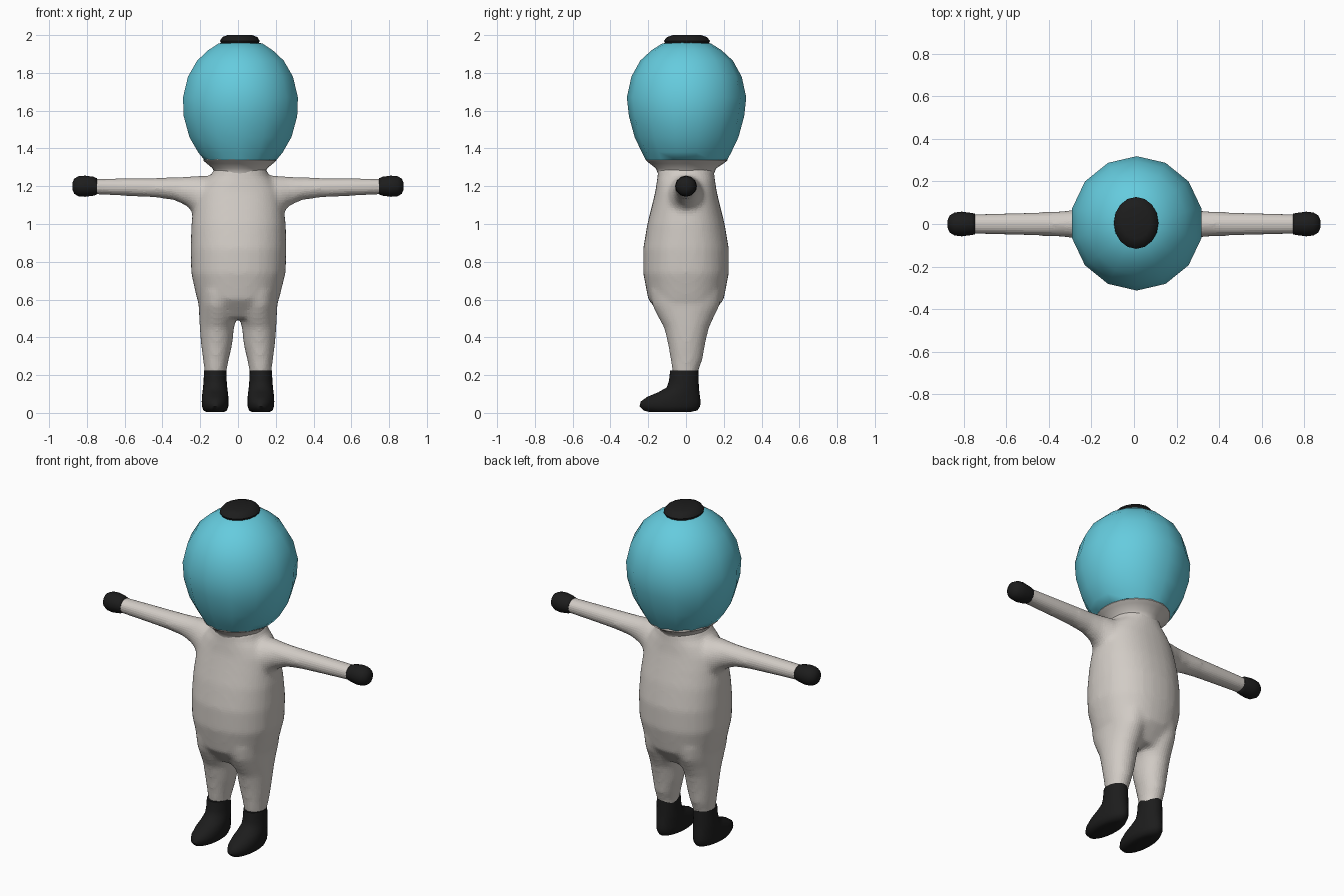
import bpy, bmesh
from math import sin, cos, tau, copysign


def material(name, rgb):
    m = bpy.data.materials.new(name)
    m.diffuse_color = (*rgb, 1)
    return m


teal = material("teal", (0.13, 0.6, 0.73))
black = material("black", (0.012, 0.012, 0.012))
cream = material("cream", (0.64, 0.6, 0.56))


def finish(ob, mat, angle=0.9):
    ob.data.materials.append(mat)
    bpy.ops.object.select_all(action='DESELECT')
    ob.select_set(True)
    bpy.context.view_layer.objects.active = ob
    bpy.ops.object.shade_smooth_by_angle(angle=angle)


def loft(bm, rings, n, axis='z', power=2.0, side=1):
    """Skin closed rings (position, centre u, centre v, radius u, radius v)."""
    loops = []
    for p, cu, cv, ru, rv in rings:
        loop = []
        for i in range(n):
            a = tau * i / n
            s, c = sin(a), cos(a)
            u = cu + ru * copysign(abs(s) ** (2 / power), s)
            v = cv + rv * copysign(abs(c) ** (2 / power), c)
            co = (u * side, v, p) if axis == 'z' else (p * side, u, v)
            loop.append(bm.verts.new(co))
        loops.append(loop)
    faces = [bm.faces.new(loops[0]), bm.faces.new(loops[-1])]
    for a, b in zip(loops, loops[1:]):
        for i in range(n):
            j = (i + 1) % n
            faces.append(bm.faces.new((a[i], a[j], b[j], b[i])))
    bmesh.ops.recalc_face_normals(bm, faces=faces)


def to_object(bm, name):
    me = bpy.data.meshes.new(name)
    bm.to_mesh(me)
    bm.free()
    ob = bpy.data.objects.new(name, me)
    bpy.context.collection.objects.link(ob)
    return ob


def part(name, mat, rings, n, axis='z', side=1, angle=0.9):
    bm = bmesh.new()
    loft(bm, rings, n, axis, side=side)
    finish(to_object(bm, name), mat, angle)


# suit: torso, arms and legs lofted, then fused into one soft skin
bm = bmesh.new()
loft(bm, [(0.50, 0, 0, .17, .12), (0.60, 0, 0, .217, .20), (0.74, .002, 0, .25, .227),
          (0.87, .003, 0, .254, .227), (1.0, .003, 0, .25, .205), (1.10, .003, 0, .238, .18),
          (1.17, .005, 0, .225, .163), (1.225, .007, 0, .19, .155),
          (1.26, .01, 0, .15, .15), (1.30, .012, 0, .135, .15)], 32, power=2.25)
for s in (-1, 1):
    loft(bm, [(0.12, 0, 1.13, .12, .125), (0.22, 0, 1.148, .09, .108),
              (0.27, 0, 1.173, .07, .078), (0.34, 0, 1.187, .06, .06),
              (0.45, 0, 1.193, .056, .052), (0.79, 0, 1.199, .047, .042)], 20, 'x', side=s)
    loft(bm, [(0.65, .11, 0, .105, .19), (0.57, .107, 0, .102, .18), (0.51, .106, 0, .1, .15),
              (0.45, .112, .003, .091, .119), (0.36, .113, .003, .083, .098),
              (0.28, .117, .003, .068, .085), (0.23, .119, -.003, .06, .071),
              (0.18, .119, -.003, .055, .06)], 24, side=s)
suit = to_object(bm, "suit")
mod = suit.modifiers.new("fuse", 'REMESH')
mod.mode, mod.voxel_size = 'VOXEL', 0.014
mod = suit.modifiers.new("soften", 'SMOOTH')
mod.factor, mod.iterations = 0.5, 10
finish(suit, cream, 3.1)

# collar flaring out under the helmet
part("collar", cream, [(1.235, .01, 0, .15, .15), (1.265, .01, 0, .13, .148),
                       (1.295, .01, 0, .145, .16), (1.32, .01, .003, .175, .195),
                       (1.335, .01, .004, .193, .215), (1.35, .01, .004, .19, .21)], 28)

# egg-shaped helmet with fourteen sides
helmet = [(1.338, .195, .215), (1.38, .23, .237), (1.46, .277, .275), (1.57, .308, .305),
          (1.67, .312, .316), (1.78, .285, .292), (1.865, .235, .245),
          (1.92, .175, .185), (1.955, .12, .13), (1.965, .07, .08)]
part("helmet", teal, [(z, .013, .003, rx, ry) for z, rx, ry in helmet], 14)

# oval cap on top of the helmet
part("top_cap", black, [(1.945, .01, .005, .095, .11), (1.97, .01, .005, .105, .122),
                        (1.99, .01, .005, .092, .105), (2.0, .01, .005, .065, .075)], 16)

for s, label in ((-1, "left"), (1, "right")):
    # mitten
    part(label + "_mitten", black,
         [(0.747, 0, 1.199, .048, .043), (0.765, 0, 1.2, .052, .05), (0.81, 0, 1.2, .058, .056),
          (0.845, 0, 1.2, .054, .053), (0.867, 0, 1.2, .04, .04), (0.877, 0, 1.2, .018, .018)],
         12, 'x', s, 1.3)
    # boot, rings from the sole up: height, back, front, half width
    boot = [(0.004, .02, -.19, .045), (0.013, .06, -.225, .062), (0.035, .075, -.246, .07),
            (0.06, .077, -.24, .071), (0.085, .074, -.205, .07), (0.11, .071, -.145, .067),
            (0.135, .068, -.102, .064), (0.17, .067, -.09, .061), (0.225, .065, -.084, .059)]
    part(label + "_boot", black,
         [(z, .121, (b + f) / 2, w, (b - f) / 2) for z, b, f, w in boot], 24, side=s)
